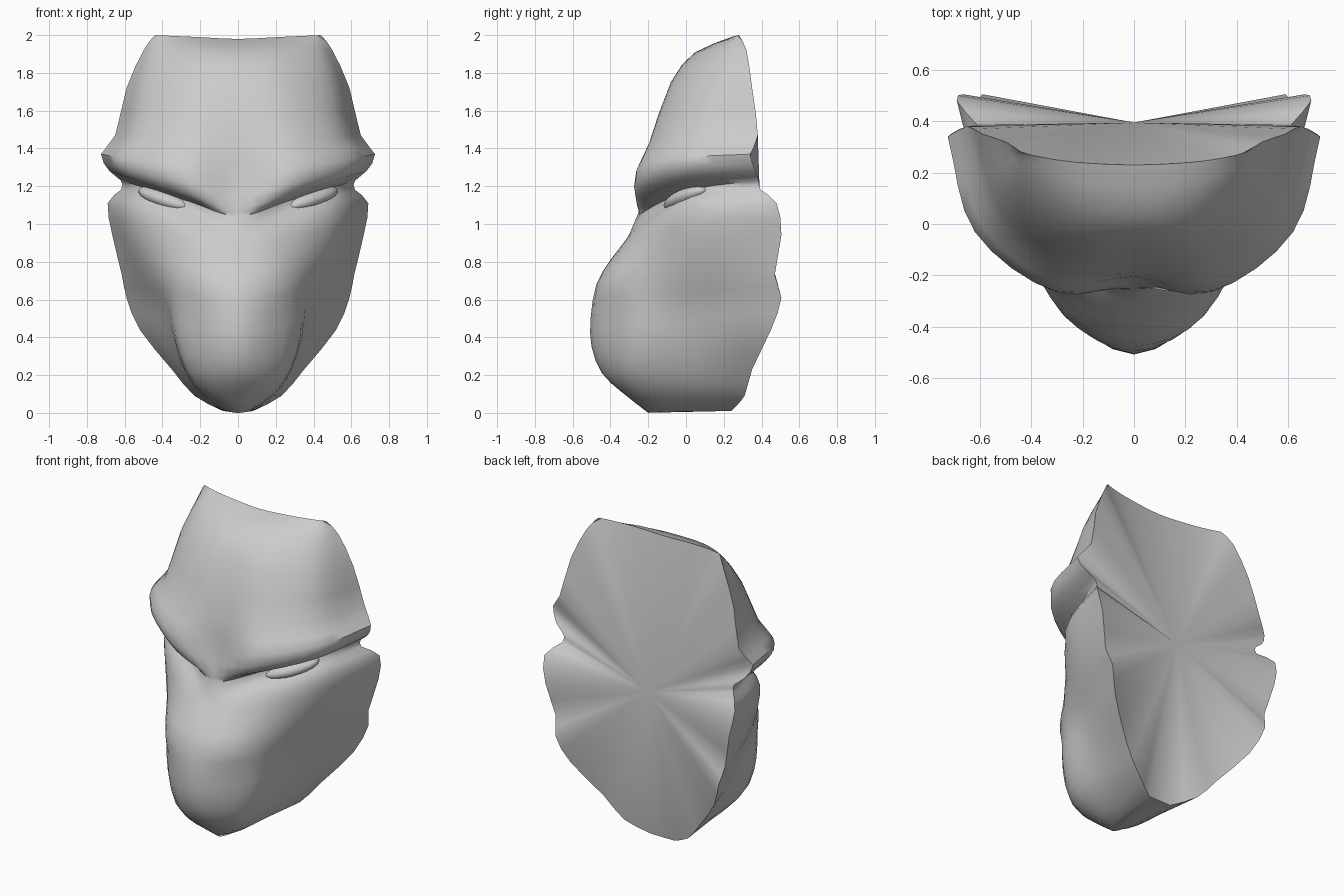
import bpy, bmesh, math
from mathutils import Vector

if "Cube" in bpy.data.objects:
    bpy.data.objects.remove(bpy.data.objects["Cube"])

# Cross-sections: centre z, centre y, inner x, y, outer x, y, rim x, y, z
forehead = [
    (1.98, .23, .22, .24, .36, .26, .44, .28, 2.0),
    (1.91, .05, .22, .08, .42, .19, .50, .32, 1.92),
    (1.75, -.08, .25, -.06, .49, .10, .59, .35, 1.72),
    (1.42, -.19, .28, -.175, .54, .01, .65, .38, 1.47),
]
brow_and_eyes = [
    (1.23, -.21, .31, -.26, .62, -.03, .725, .34, 1.37),
    (1.08, -.245, .27, -.25, .58, -.03, .68, .37, 1.28),
    (1.04, -.26, .25, -.13, .49, .07, .62, .385, 1.23),
    (.97, -.29, .23, -.17, .51, .03, .62, .395, 1.18),
    (.92, -.315, .22, -.24, .55, .02, .69, .48, 1.11),
]
muzzle_and_jaw = [
    (.81, -.40, .25, -.29, .54, .03, .665, .505, .94),
    (.68, -.475, .27, -.36, .47, .02, .615, .47, .73),
    (.50, -.505, .30, -.31, .40, .0, .59, .505, .61),
    (.35, -.50, .30, -.30, .36, .02, .52, .45, .44),
    (.21, -.445, .25, -.30, .29, .02, .35, .35, .23),
    (.11, -.34, .16, -.24, .20, .05, .23, .31, .09),
    (.00, -.20, .05, -.12, .07, .08, .08, .24, .01),
]


def spline(pts, steps):
    """Smooth curve through all points."""
    p = [2 * pts[0] - pts[1]] + pts + [2 * pts[-1] - pts[-2]]
    out = []
    for i in range(1, len(p) - 2):
        a, b, c, d = p[i - 1:i + 3]
        for k in range(steps):
            t = k / steps
            out.append(0.5 * (2 * b + (c - a) * t + (2 * a - 5 * b + 4 * c - d) * t * t
                              + (3 * b - a - 3 * c + d) * t ** 3))
    return out + [pts[-1]]


def section(r):
    zc, yc, xi, yi, xo, yo, xr, yr, zr = r
    half = [Vector((x, y, zc + (zr - zc) * x / xr)) for x, y in ((xi, yi), (xo, yo), (xr, yr))]
    left = [Vector((-v.x, v.y, v.z)) for v in reversed(half)]
    return spline(left + [Vector((0, yc, zc))] + half, 4)


def smooth(obj, angle):
    bpy.ops.object.select_all(action='DESELECT')
    obj.select_set(True)
    bpy.context.view_layer.objects.active = obj
    bpy.ops.object.shade_smooth_by_angle(angle=math.radians(angle))


# Face shell lofted down through the sections
sections = [section(r) for r in forehead + brow_and_eyes + muzzle_and_jaw]
columns = [spline(list(c), 2) for c in zip(*sections)]
bm = bmesh.new()
grid = [[bm.verts.new((v.x, v.y, max(v.z, 0))) for v in col] for col in columns]
for a, b in zip(grid, grid[1:]):
    for j in range(len(a) - 1):
        bm.faces.new((a[j], a[j + 1], b[j + 1], b[j]))

# Chin underside
bm.faces.new([c[-1] for c in grid])

# Back fanned from the rim to one centre point
loop = [c[0] for c in grid] + grid[-1][1:] + list(reversed(grid[0][1:]))
hub = bm.verts.new((0, .395, 1.02))
for a, b in zip(loop, loop[1:] + loop[:1]):
    bm.faces.new((a, b, hub))
bmesh.ops.recalc_face_normals(bm, faces=bm.faces)
mesh = bpy.data.meshes.new("mask_head")
bm.to_mesh(mesh)
bm.free()
head = bpy.data.objects.new("mask_head", mesh)
bpy.context.collection.objects.link(head)
smooth(head, 50)

# Slanted eyes set in the sockets
for side, name in ((1, "eye_right"), (-1, "eye_left")):
    bpy.ops.mesh.primitive_uv_sphere_add(segments=20, ring_count=12, radius=1,
                                         location=(side * .39, .0, 1.135))
    eye = bpy.context.object
    eye.name = name
    eye.scale = (.17, .08, .05)
    eye.rotation_euler = (0, -side * math.radians(16), side * math.radians(38))
    smooth(eye, 60)
